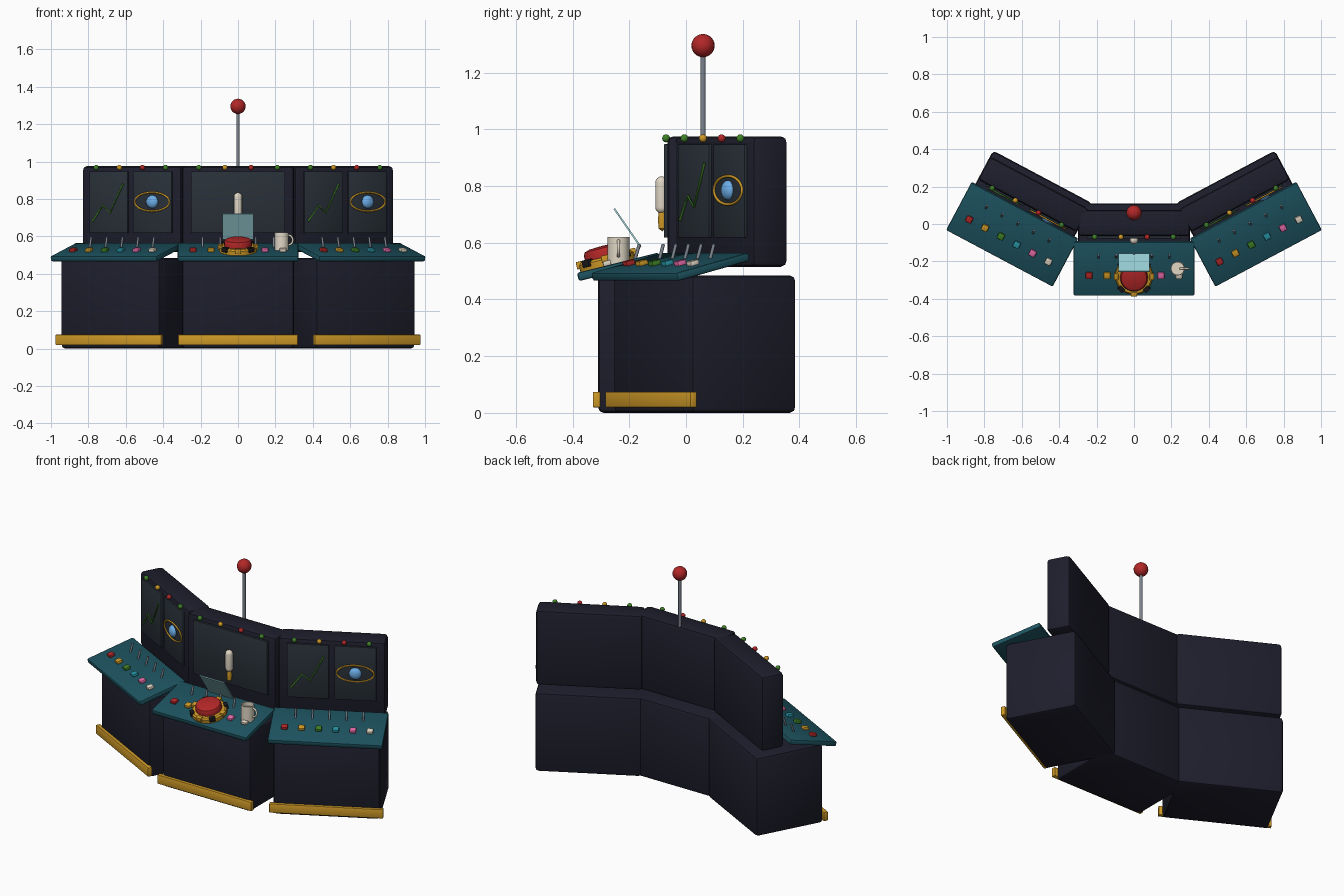
import bpy, bmesh
from math import radians, cos, sin, pi
from mathutils import Matrix, Vector

if "Cube" in bpy.data.objects:
    bpy.data.objects.remove(bpy.data.objects["Cube"])

COLORS = {
    "navy": (0.013, 0.013, 0.026), "teal": (0.012, 0.085, 0.115), "slate": (0.022, 0.03, 0.04),
    "amber": (0.62, 0.32, 0.02), "red": (0.45, 0.02, 0.02), "green": (0.05, 0.22, 0.02),
    "cyan": (0.02, 0.3, 0.38), "pink": (0.8, 0.15, 0.4), "cream": (0.75, 0.68, 0.56),
    "steel": (0.2, 0.23, 0.27), "blue": (0.15, 0.42, 0.8), "black": (0.01, 0.01, 0.012),
    "glass": (0.35, 0.7, 0.75),
}
MATS = {}
for key, col in COLORS.items():
    MATS[key] = bpy.data.materials.new(key)
    MATS[key].diffuse_color = (*col, 1)


def T(x, y, z):
    return Matrix.Translation((x, y, z))


def R(deg, axis='X'):
    return Matrix.Rotation(radians(deg), 4, axis)


def finish(name, bm, mat, frame, smooth=False):
    bmesh.ops.recalc_face_normals(bm, faces=bm.faces)
    me = bpy.data.meshes.new(name)
    bm.to_mesh(me)
    bm.free()
    me.materials.append(MATS[mat])
    ob = bpy.data.objects.new(name, me)
    bpy.context.collection.objects.link(ob)
    ob.matrix_world = frame
    if smooth:
        bpy.ops.object.select_all(action='DESELECT')
        ob.select_set(True)
        bpy.context.view_layer.objects.active = ob
        bpy.ops.object.shade_smooth_by_angle(angle=radians(40))
    return ob


def box(name, size, mat, frame, bevel=0.0):
    bm = bmesh.new()
    bmesh.ops.create_cube(bm, size=1)
    bmesh.ops.scale(bm, vec=size, verts=bm.verts)
    if bevel:
        bmesh.ops.bevel(bm, geom=bm.edges[:], offset=bevel, segments=2, profile=0.5, affect='EDGES')
    return finish(name, bm, mat, frame, bool(bevel))


def ball(name, r, mat, frame, scale=(1, 1, 1)):
    bm = bmesh.new()
    bmesh.ops.create_uvsphere(bm, u_segments=20, v_segments=12, radius=r)
    bmesh.ops.scale(bm, vec=scale, verts=bm.verts)
    return finish(name, bm, mat, frame, True)


def lathe(name, profile, mat, frame, n=28):
    # spin an (r, z) profile around the local z axis
    bm = bmesh.new()
    vs = [bm.verts.new((r, 0, z)) for r, z in profile]
    es = [bm.edges.new(p) for p in zip(vs, vs[1:])]
    bmesh.ops.spin(bm, geom=vs + es, cent=(0, 0, 0), axis=(0, 0, 1), angle=2 * pi, steps=n)
    bmesh.ops.remove_doubles(bm, verts=bm.verts, dist=1e-5)
    return finish(name, bm, mat, frame, True)


def rod(name, r, h, mat, frame, n=12):
    return lathe(name, [(0, 0), (r, 0), (r, h), (0, h)], mat, frame, n)


def tube(name, pts, r, mat, frame, cyclic=False):
    cu = bpy.data.curves.new(name, 'CURVE')
    cu.dimensions = '3D'
    cu.bevel_depth = r
    cu.bevel_resolution = 2
    cu.use_fill_caps = True
    sp = cu.splines.new('POLY')
    sp.points.add(len(pts) - 1)
    for p, co in zip(sp.points, pts):
        p.co = (*co, 1)
    sp.use_cyclic_u = cyclic
    cu.materials.append(MATS[mat])
    ob = bpy.data.objects.new(name, cu)
    bpy.context.collection.objects.link(ob)
    ob.matrix_world = frame


def ellipse(rx, rz, n=36):
    return [(rx * cos(2 * pi * i / n), 0, rz * sin(2 * pi * i / n)) for i in range(n)]


DESK = T(0, -0.237, 0.515) @ R(14)


def build_bay(tag, bay):
    # cabinets, kick strip and sloping desk
    box(tag + "_lower_cabinet", (0.60, 0.42, 0.485), "navy", bay @ T(0, -0.10, 0.2425), 0.02)
    box(tag + "_upper_cabinet", (0.60, 0.14, 0.46), "navy", bay @ T(0, 0.005, 0.745), 0.02)
    box(tag + "_kick_strip", (0.64, 0.026, 0.055), "amber", bay @ T(0, -0.315, 0.047), 0.003)
    desk = bay @ DESK
    box(tag + "_desk", (0.645, 0.297, 0.03), "teal", desk, 0.008)
    # buttons and levers
    for i, c in enumerate(("red", "amber", "green", "cyan", "pink", "cream")):
        box(f"{tag}_button_{i}", (0.036, 0.036, 0.02), c,
            desk @ T(-0.24 + 0.096 * i, -0.034, 0.022), 0.006)
    for i in range(5):
        rod(f"{tag}_lever_{i}", 0.006, 0.055, "steel",
            desk @ T(-0.19 + 0.095 * i, 0.062, 0.012) @ R(-30))
    # indicator lamps along the top edge
    for i, c in enumerate(("green", "amber", "red", "green")):
        ball(f"{tag}_lamp_{i}", 0.014, c, bay @ T(-0.21 + 0.14 * i, -0.07, 0.968))


def build_wing_screens(tag, bay):
    for side, x in (("graph", -0.133), ("planet", 0.133)):
        box(f"{tag}_{side}_screen", (0.235, 0.02, 0.33), "slate", bay @ T(x, -0.066, 0.783), 0.004)
    tube(tag + "_graph_line", [(-0.095, 0, -0.103), (-0.033, 0, -0.018), (0.012, 0, -0.056),
                               (0.09, 0, 0.098)], 0.005, "green", bay @ T(-0.133, -0.078, 0.783))
    spot = bay @ T(0.133, -0.078, 0.785)
    ball(tag + "_planet", 0.035, "blue", spot, (1, 0.6, 1))
    tube(tag + "_planet_ring", ellipse(0.105, 0.05), 0.005, "amber", spot, True)


# three bays: the wings are swung in toward the operator
center = Matrix.Identity(4)
build_bay("center", center)
for tag, s in (("left", -1), ("right", 1)):
    wing = T(0.54 * s, 0.1545, 0) @ R(28 * s, 'Z')
    build_bay(tag, wing)
    build_wing_screens(tag, wing)

# main screen with rocket picture
box("main_screen", (0.505, 0.02, 0.33), "slate", T(0, -0.068, 0.783), 0.004)
arc = [(0.022 * cos(pi / 2 * i / 6), 0.022 * sin(pi / 2 * i / 6)) for i in range(7)]
lathe("rocket_body", [(max(r, 0), 0.725 - z) for r, z in arc[::-1]] +
      [(max(r, 0), 0.812 + z) for r, z in arc], "cream", T(0, -0.086, 0), 20)
lathe("rocket_flame", [(0, 0.64), (0.012, 0.65), (0.015, 0.68), (0.012, 0.712), (0, 0.712)],
      "amber", T(0, -0.084, 0), 16)

# antenna
rod("antenna_rod", 0.009, 0.31, "steel", T(0, 0.06, 0.965), 16)
ball("antenna_ball", 0.041, "red", T(0, 0.06, 1.295))

# big emergency button with striped collar
button = DESK @ T(0, -0.036, 0.012)
lathe("big_button_base", [(0, 0), (0.1, 0), (0.1, 0.026), (0.092, 0.034), (0, 0.034)], "amber", button)
lathe("big_button_cap", [(0, 0.03), (0.074, 0.03), (0.074, 0.055), (0.068, 0.066),
                         (0.05, 0.072), (0, 0.074)], "red", button)
for i in range(8):
    box(f"collar_block_{i}", (0.024, 0.034, 0.026), "black" if i % 2 else "amber",
        button @ R(45 * i, 'Z') @ T(0.096, 0, 0.027), 0.002)

# raised safety cover
box("safety_cover", (0.168, 0.006, 0.165), "glass", T(0, -0.206, 0.652) @ R(34.6))

# mug with handle
mug = T(0.233, -0.238, 0.525)
lathe("mug", [(0, 0), (0.038, 0), (0.038, 0.096), (0.033, 0.096), (0.033, 0.07), (0, 0.07)], "cream", mug)
tube("mug_handle", ellipse(0.024, 0.026, 24), 0.006, "cream", mug @ T(0.036, 0, 0.055), True)

for m in bpy.data.materials:
    if m.users and not m.is_grease_pencil:
        m.use_nodes = True
        m.node_tree.nodes["Principled BSDF"].inputs["Base Color"].default_value = m.diffuse_color
